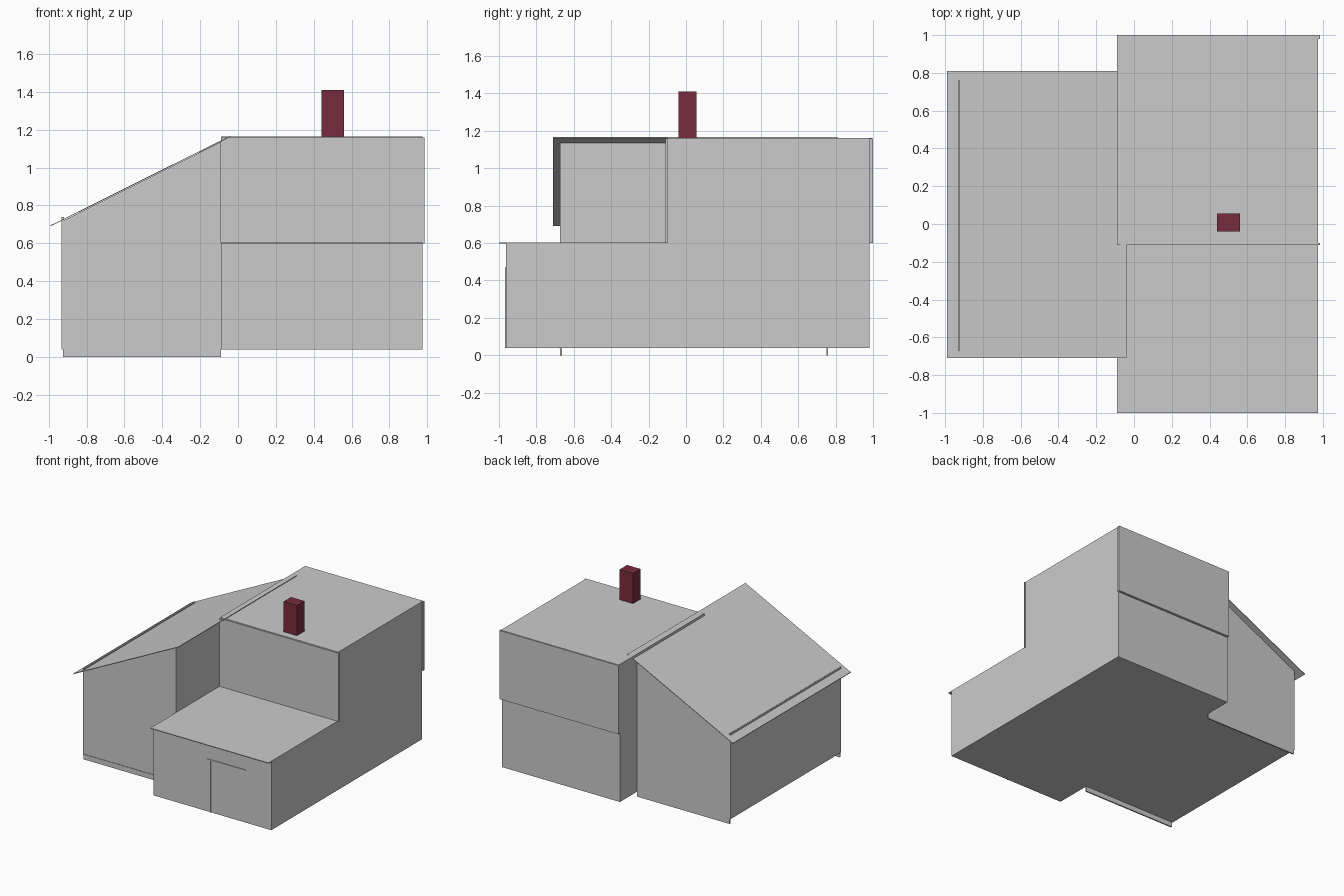
import bpy

if "Cube" in bpy.data.objects:
    bpy.data.objects.remove(bpy.data.objects["Cube"])


def make(name, verts, faces):
    mesh = bpy.data.meshes.new(name)
    mesh.from_pydata(verts, [], faces)
    obj = bpy.data.objects.new(name, mesh)
    bpy.context.collection.objects.link(obj)
    return obj


def prism(name, profile, y0, y1):
    """Extrude an x-z profile (counter-clockwise from the front) along y."""
    n = len(profile)
    verts = [(x, y, z) for y in (y0, y1) for x, z in profile]
    faces = [tuple(range(n)), tuple(range(2 * n - 1, n - 1, -1))]
    faces += [(i, i + n, (i + 1) % n + n, (i + 1) % n) for i in range(n)]
    return make(name, verts, faces)


def box(name, x, y, z):
    return prism(name, [(x[0], z[0]), (x[1], z[0]), (x[1], z[1]), (x[0], z[1])], *y)


def slope(x):
    return 0.69 + (x + 0.99) * 0.5


L, R, FLOOR, MID, TOP = -0.09, 0.975, 0.04, 0.6, 1.16

# Main house: long ground storey with a set-back upper storey
box("ground_storey", (L, R), (-0.963, 0.98), (FLOOR, MID - 0.003))
box("terrace_roof", (L, R), (-1.0, -0.1), (MID - 0.003, MID + 0.003))
box("upper_storey", (L, R), (-0.1, 0.98), (MID - 0.003, TOP - 0.003))
box("flat_roof", (L, R), (-0.1, 0.995), (TOP - 0.003, TOP + 0.003))

# Upper end walls run slightly past the side wall
for name, y in (("upper_front_wall", (-0.11, -0.1)), ("upper_back_wall", (0.98, 1.0))):
    box(name, (L, 0.984), y, (MID, TOP))

# Side wing: body, end walls reaching the ground, low eave wall and shed roof
X0 = -0.925
prism("wing_body", [(X0, FLOOR), (L, FLOOR), (L, slope(L) - 0.004), (X0, slope(X0) - 0.004)],
      -0.662, 0.75)
end_wall = [(X0, 0), (L, 0), (L, slope(L) - 0.004), (X0, slope(X0) - 0.004)]
prism("wing_front_wall", end_wall, -0.673, -0.662)
prism("wing_back_wall", end_wall, 0.75, 0.76)
box("wing_floor_edge", (X0, L), (-0.677, -0.67), (FLOOR - 0.004, FLOOR + 0.004))
box("wing_eave_wall", (-0.932, -0.92), (-0.67, 0.76), (FLOOR, 0.738))
prism("wing_roof", [(-0.99, slope(-0.99)), (-0.04, slope(-0.04) - 0.002),
                    (-0.04, slope(-0.04) + 0.003), (-0.99, slope(-0.99) + 0.005)],
      -0.71, 0.81)

# Door trim on the ground-storey front
box("door_jamb", (0.422, 0.43), (-0.968, -0.96), (FLOOR, 0.465))
box("door_lintel", (0.39, 0.74), (-0.968, -0.96), (0.463, 0.47))

# Chimney
chimney = box("chimney", (0.44, 0.56), (-0.04, 0.055), (TOP - 0.005, 1.41))
brick = bpy.data.materials.new("dark_red_brick")
brick.diffuse_color = (0.19, 0.025, 0.047, 1)
brick.use_nodes = True
brick.node_tree.nodes["Principled BSDF"].inputs["Base Color"].default_value = brick.diffuse_color
chimney.data.materials.append(brick)
